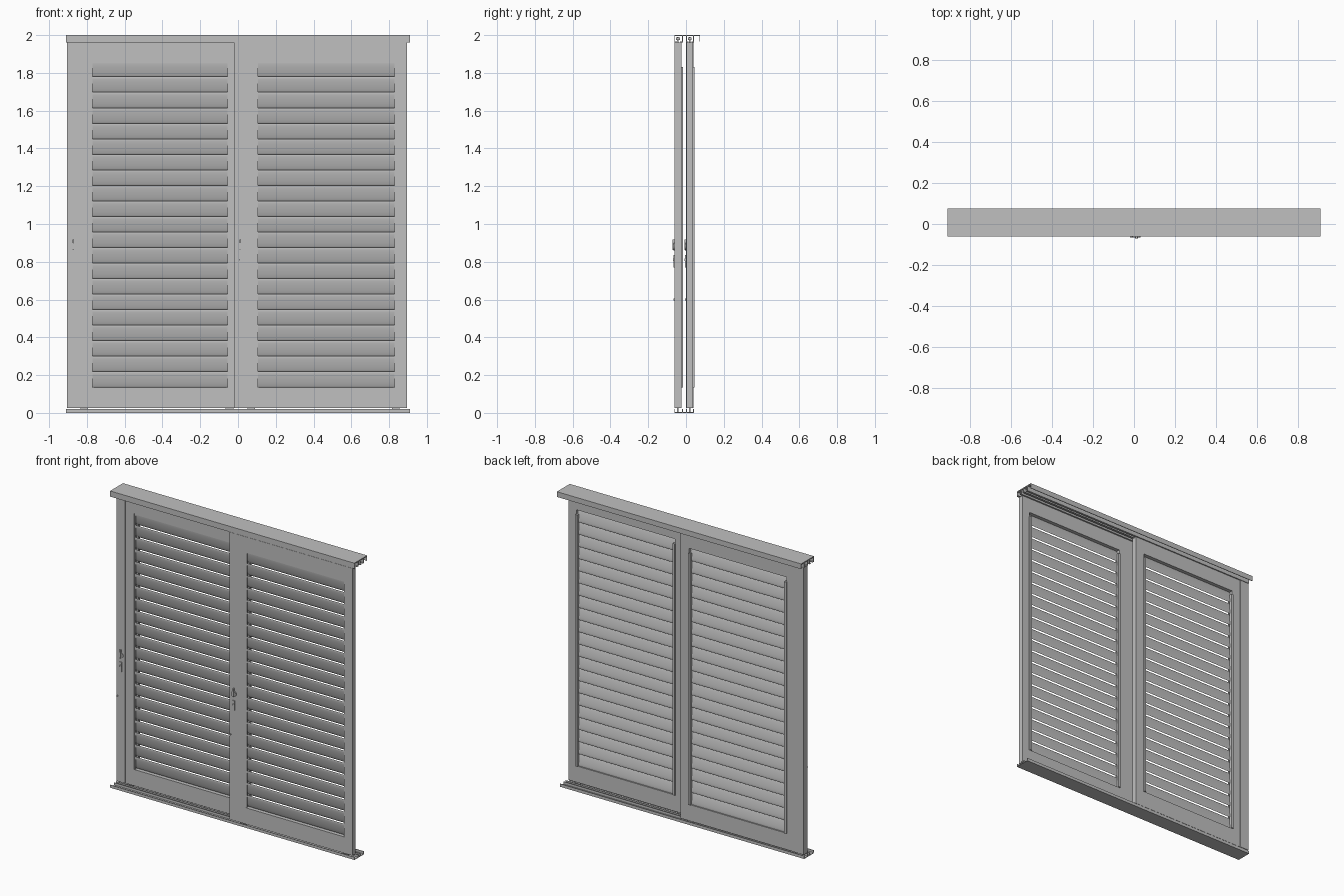
import bpy, bmesh, math
from mathutils import Vector

if "Cube" in bpy.data.objects:
    bpy.data.objects.remove(bpy.data.objects["Cube"], do_unlink=True)

grey = bpy.data.materials.new("painted_grey")
grey.use_nodes = True
colour = (0.53, 0.53, 0.53, 1)
grey.diffuse_color = colour
grey.node_tree.nodes["Principled BSDF"].inputs["Base Color"].default_value = colour


def finish(name, bm):
    bmesh.ops.recalc_face_normals(bm, faces=bm.faces)
    mesh = bpy.data.meshes.new(name)
    bm.to_mesh(mesh)
    bm.free()
    mesh.materials.append(grey)
    ob = bpy.data.objects.new(name, mesh)
    bpy.context.collection.objects.link(ob)
    return ob


def boxes(name, spans):
    """One object made of boxes, each given as x, y and z ranges."""
    bm = bmesh.new()
    for x, y, z in spans:
        verts = bmesh.ops.create_cube(bm, size=1)["verts"]
        for v in verts:
            v.co = Vector([(a + b) / 2 + c * (b - a) for c, (a, b) in zip(v.co, (x, y, z))])
    return finish(name, bm)


def disc(name, x, y, z, radius, depth):
    bm = bmesh.new()
    bmesh.ops.create_cone(bm, cap_ends=True, segments=20, radius1=radius, radius2=radius, depth=depth)
    ob = finish(name, bm)
    ob.rotation_euler.x = math.pi / 2
    ob.location = (x, y, z)
    return ob


def smooth(ob):
    bpy.ops.object.select_all(action="DESELECT")
    ob.select_set(True)
    bpy.context.view_layer.objects.active = ob
    bpy.ops.object.shade_smooth_by_angle(angle=math.radians(40))


BOTTOM, TOP = 0.025, 1.96
SILL, HEAD = 0.135, 1.86
SLATS = 21
THICK = 0.035


def slat_stack(name, x0, x1, y):
    """Lens-shaped blades with the top edge leaning to the front."""
    pitch = (HEAD - SILL) / SLATS
    tilt = math.radians(13)
    bm = bmesh.new()
    for i in range(SLATS):
        z = SILL + pitch * (i + 0.5)
        ends = []
        for x in (x0, x1):
            ring = []
            for k in range(16):
                a = math.tau * k / 16
                w, t = 0.044 * math.cos(a), 0.005 * math.sin(a)
                ring.append(bm.verts.new((x, y + t * math.cos(tilt) - w * math.sin(tilt),
                                          z + w * math.cos(tilt) + t * math.sin(tilt))))
            ends.append(ring)
        for k in range(16):
            n = (k + 1) % 16
            bm.faces.new((ends[0][k], ends[0][n], ends[1][n], ends[1][k]))
        for ring in ends:
            bm.faces.new(ring)
    smooth(finish(name, bm))


def shutter(name, left, right, open_left, open_right, front, split=None):
    back = front + THICK
    y, z = (front, back), (BOTTOM, TOP)
    # stiles and rails
    if split:
        boxes(name + "_closing_stile", [((left, split), (front - 0.003, back + 0.003), z)])
        inner = split + 0.002
    else:
        inner = left
    boxes(name + "_frame", [
        ((inner, open_left), y, z), ((open_right, right), y, z),
        ((open_left, open_right), y, (BOTTOM, SILL)),
        ((open_left, open_right), y, (HEAD, TOP))])
    # beads round the opening and tall bars at the back
    boxes(name + "_front_beads", [
        ((open_left, open_left + 0.006), (front + 0.003, front + 0.01), (SILL, HEAD)),
        ((open_right - 0.006, open_right), (front + 0.003, front + 0.01), (SILL, HEAD)),
        ((open_left, open_right), (front + 0.003, front + 0.01), (HEAD - 0.008, HEAD))])
    boxes(name + "_back_bars", [
        ((open_left - 0.004, open_left + 0.012), (back - 0.01, back + 0.008), (SILL, 1.83)),
        ((open_right - 0.012, open_right + 0.004), (back - 0.01, back + 0.008), (SILL, 1.83))])
    slat_stack(name + "_slats", open_left, open_right, front + THICK / 2)
    # handle rose, thumb turn, lock plate and cylinder
    hx = left + 0.032
    smooth(disc(name + "_handle_rose", hx, front - 0.003, 0.88, 0.019, 0.008))
    boxes(name + "_handle_turn", [((hx - 0.004, hx + 0.004), (front - 0.011, front), (0.862, 0.918))])
    boxes(name + "_lock_plate", [((hx - 0.008, hx + 0.008), (front - 0.006, front), (0.77, 0.835))])
    smooth(disc(name + "_lock_cylinder", hx, front - 0.005, 0.81, 0.007, 0.01))
    smooth(disc(name + "_stop_knob", left + 0.006, front - 0.003, 0.6, 0.006, 0.008))
    # roller hangers above and guide shoes below
    mid = front + THICK / 2
    for side, x in (("left", left + 0.09), ("right", right - 0.06)):
        boxes(name + "_hanger_" + side, [
            ((x - 0.005, x + 0.005), (mid - 0.004, mid + 0.004), (TOP, 1.99)),
            ((x - 0.025, x + 0.025), (mid - 0.01, mid + 0.01), (1.975, 1.988))])
        boxes(name + "_guide_" + side, [((x - 0.02, x + 0.02), (mid - 0.004, mid + 0.004), (0.006, BOTTOM))])


shutter("front_shutter", -0.02, 0.895, 0.10, 0.835, -0.06)
shutter("rear_shutter", -0.905, 0.015, -0.775, -0.05, 0.002, split=-0.84)

# head cover with rear lip, and channel tracks above and below
X = (-0.91, 0.91)
boxes("head_cover", [(X, (-0.062, 0.075), (1.994, 2.0)), (X, (0.071, 0.075), (1.965, 1.994))])
upper, lower = [], [(X, (-0.06, 0.042), (0, 0.004))]
for y0, y1 in ((-0.062, -0.017), (0, 0.042)):
    for a, b, lip in ((y0, y0 + 0.004, y0 + 0.014), (y1, y1 - 0.004, y1 - 0.014)):
        wall = (min(a, b), max(a, b))
        upper.append((X, wall, (1.964, 1.994)))
        upper.append((X, (min(a, lip), max(a, lip)), (1.962, 1.966)))
        lower.append((X, wall, (0.004, 0.02)))
boxes("upper_tracks", upper)
boxes("lower_tracks", lower)
